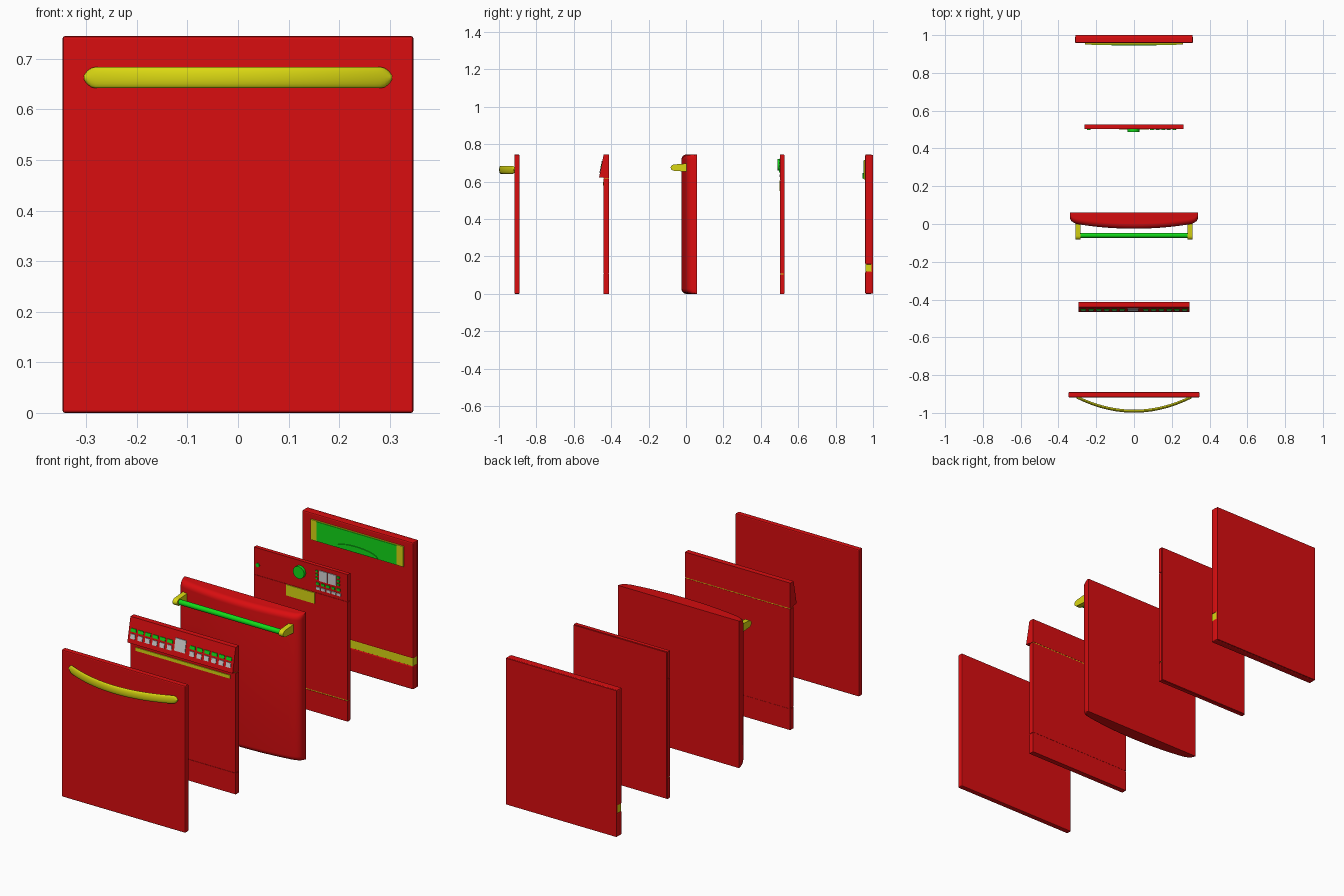
import bpy
import bmesh
from math import sin, cos, pi, radians

cube = bpy.data.objects.get("Cube")
if cube:
    bpy.data.objects.remove(cube)


def material(name, color):
    m = bpy.data.materials.new(name)
    m.use_nodes = True
    m.diffuse_color = (*color, 1)
    m.node_tree.nodes["Principled BSDF"].inputs["Base Color"].default_value = (*color, 1)
    return m


RED = material("red", (0.7, 0.004, 0.005))
YELLOW = material("yellow", (0.7, 0.68, 0.006))
GREEN = material("green", (0.006, 0.7, 0.01))
GREY = material("grey", (0.65, 0.65, 0.65))
H = 0.745


def loft(name, rings, mat, smooth=False):
    """Skin a list of closed rings and cap both ends."""
    bm = bmesh.new()
    loops = [[bm.verts.new(p) for p in ring] for ring in rings]
    n = len(loops[0])
    for a, b in zip(loops, loops[1:]):
        for i in range(n):
            bm.faces.new((a[i], a[(i + 1) % n], b[(i + 1) % n], b[i]))
    bm.faces.new(loops[0])
    bm.faces.new(loops[-1])
    bmesh.ops.recalc_face_normals(bm, faces=bm.faces)
    mesh = bpy.data.meshes.new(name)
    bm.to_mesh(mesh)
    bm.free()
    mesh.materials.append(mat)
    ob = bpy.data.objects.new(name, mesh)
    bpy.context.collection.objects.link(ob)
    if smooth:
        bpy.context.view_layer.objects.active = ob
        for other in bpy.context.selected_objects:
            other.select_set(False)
        ob.select_set(True)
        bpy.ops.object.shade_smooth_by_angle(angle=radians(35))
    return ob


def prism(name, x0, x1, profile, mat, smooth=False):
    """Extrude a (y, z) profile along x."""
    return loft(name, [[(x, y, z) for y, z in profile] for x in (x0, x1)], mat, smooth)


def box(name, x0, x1, y0, y1, z0, z1, mat, bevel=0):
    ob = prism(name, x0, x1, [(y0, z0), (y1, z0), (y1, z1), (y0, z1)], mat)
    if bevel:
        mod = ob.modifiers.new("soft_edges", "BEVEL")
        mod.width, mod.segments = bevel, 2
    return ob


def disc(name, x, z, r, y0, y1, mat):
    angles = [2 * pi * i / 32 for i in range(32)]
    loft(name, [[(x + r * cos(a), y, z + r * sin(a)) for a in angles]
                for y in (y0, y1)], mat, True)


def slab(name, hw, y0, y1, seams, bevel, skin=0):
    """Door panel split by horizontal seams, each with a set-back filler."""
    z = 0
    for i, (a, b, mat) in enumerate(seams):
        box(f"{name}_part_{i}", -hw, hw, y0, y1 - skin, z, a, RED, bevel)
        box(f"{name}_seam_{i}", -hw + 0.003, hw - 0.003, y0 + 0.002, y1 - skin - 0.001,
            a - 0.004, b + 0.004, mat)
        z = b
    box(f"{name}_top_part", -hw, hw, y0, y1 - skin, z, H, RED, bevel)
    if skin:
        box(f"{name}_back", -hw + 0.002, hw - 0.002, y1 - skin - 0.001, y1,
            0.002, H - 0.002, RED)


# Door 1: flat panel with a bowed handle
slab("flat_door", 0.347, -0.918, -0.89, [], 0.005)
rings = []
for i in range(41):
    t = -cos(pi * i / 40)
    x = 0.305 * t
    size = max(0.25, min(1, ((1 - abs(t)) / 0.06)) ** 0.5)
    y = -0.991 + 0.076 * t * t
    rings.append([(x, y + 0.008 * cos(a), 0.663 + 0.021 * size * sin(a))
                  for a in [2 * pi * k / 20 for k in range(20)]])
loft("bowed_handle", rings, YELLOW, True)

# Door 2: slanted control console
slab("console_door", 0.295, -0.44, -0.413,
     [(0.107, 0.11, RED), (0.613, 0.617, YELLOW)], 0)
prism("slanted_console", -0.295, 0.295,
      [(-0.439, 0.622), (-0.465, 0.622), (-0.44, H), (-0.43, H)], RED)
box("grip_strip", -0.265, 0.265, -0.444, -0.439, 0.58, 0.597, YELLOW)


def console_plate(name, x, w, z0, z1, mat):
    def face(z):
        return -0.465 + (z - 0.622) * 0.2
    prism(name, x - w / 2, x + w / 2,
          [(face(z0) - 0.003, z0), (face(z1) - 0.003, z1),
           (face(z1) + 0.002, z1), (face(z0) + 0.002, z0)], mat)


console_plate("console_display", -0.005, 0.06, 0.65, 0.71, GREY)
for side in (-1, 1):
    for i in range(6):
        x = side * (0.063 + i * 0.041)
        console_plate(f"console_button_{side}_{i}", x, 0.03, 0.678, 0.694, GREEN)
        console_plate(f"console_label_{side}_{i}", x, 0.026, 0.645, 0.668, GREY)

# Door 3: bowed body with rounded edges and a bar handle
outline = [(0.34, 0.06), (0.34, 0.032), (0.334, 0.018), (0.322, 0.008), (0.305, 0.001)]
outline += [(0.29 * cos(pi * i / 24), -0.025 + 0.023 * cos(pi * i / 24) ** 2)
            for i in range(25)]
outline += [(-x, y) for x, y in reversed(outline[:5])]
R = 0.028
steps = [pi / 2 * i / 6 for i in range(7)]
levels = [(R * (1 - cos(a)), R * (1 - sin(a))) for a in steps]
levels += [(H - z, d) for z, d in reversed(levels)]
loft("bowed_door", [[(x, min(0.06, y + d), z) for x, y in outline] for z, d in levels],
     RED, True)
nose = [(0.02, 0.652), (0.02, 0.698)]
nose += [(-0.062 - 0.02 * sin(a), 0.675 + 0.017 * cos(a))
         for a in [pi * i / 10 for i in range(11)]]
for side, label in ((1, "left"), (-1, "right")):
    prism(f"{label}_handle_bracket", side * 0.284, side * 0.31, nose, YELLOW, True)
loft("handle_bar", [[(x, -0.06 + 0.013 * cos(a), 0.675 + 0.013 * sin(a))
                     for a in [2 * pi * k / 24 for k in range(24)]]
                    for x in (-0.29, 0.29)], GREEN, True)

# Door 4: dial, keypad and pocket grip
slab("dial_door", 0.263, 0.503, 0.527,
     [(0.103, 0.108, YELLOW), (0.606, 0.609, RED)], 0, 0.004)
disc("dial", -0.003, 0.69, 0.031, 0.488, 0.505, GREEN)
disc("power_button", -0.24, 0.66, 0.01, 0.498, 0.505, GREEN)
box("pocket_grip", -0.08, 0.08, 0.499, 0.505, 0.55, 0.605, YELLOW)
for i, x in enumerate((0.105, 0.155)):
    box(f"keypad_display_{i}", x, x + 0.044, 0.499, 0.505, 0.672, 0.725, GREY)
for i in range(5):
    x = 0.088 + i * 0.029
    box(f"keypad_button_{i}", x, x + 0.018, 0.498, 0.505, 0.65, 0.661, GREEN)
    box(f"keypad_label_{i}", x, x + 0.022, 0.499, 0.505, 0.625, 0.638, GREY)
for x in (0.085, 0.207):
    for i in range(3):
        z = 0.677 + i * 0.018
        box(f"side_button_{i}", x, x + 0.012, 0.498, 0.505, z, z + 0.009, GREEN)

# Door 5: inset handle pod and kick band
slab("pod_door", 0.312, 0.958, 1.0, [(0.12, 0.157, YELLOW)], 0.006, 0.006)
box("pod_frame", -0.26, 0.26, 0.951, 0.96, 0.612, 0.715, YELLOW)
box("pod_upper_panel", -0.224, 0.224, 0.948, 0.953, 0.668, 0.713, GREEN)
box("pod_lower_panel", -0.224, 0.224, 0.949, 0.953, 0.614, 0.668, GREEN)
arch = [(0.12 * cos(pi * i / 16), 0.616 + 0.03 * sin(pi * i / 16)) for i in range(17)]
loft("pod_arched_grip", [[(x, y, z) for x, z in arch] for y in (0.945, 0.95)], GREEN)
